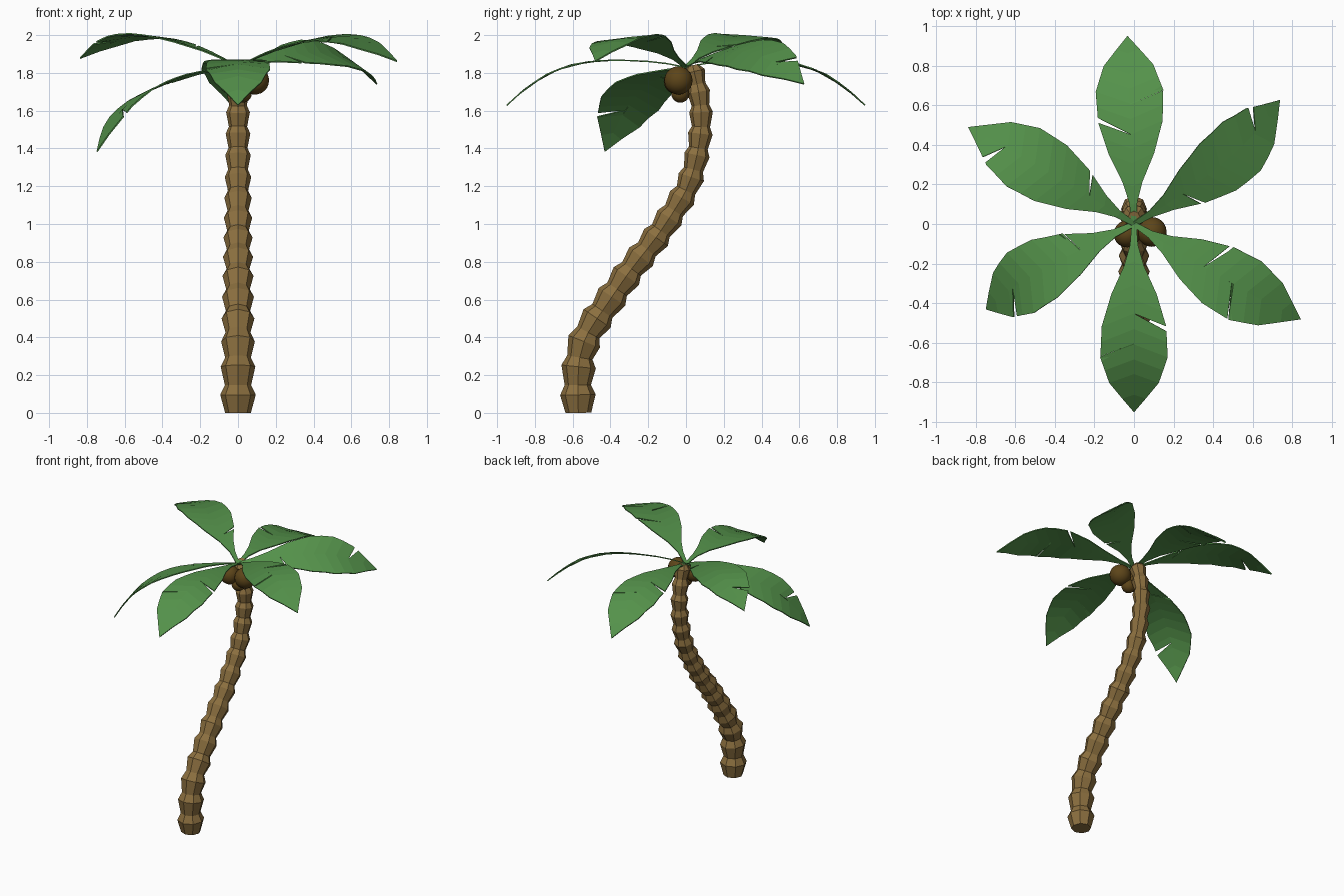
import bpy, bmesh, math
from mathutils import Vector, Matrix

if "Cube" in bpy.data.objects:
    bpy.data.objects.remove(bpy.data.objects["Cube"])


def material(name, rgb):
    m = bpy.data.materials.new(name)
    m.diffuse_color = (*rgb, 1)
    m.use_nodes = True
    m.node_tree.nodes["Principled BSDF"].inputs["Base Color"].default_value = m.diffuse_color
    return m


BARK = material("bark", (0.26, 0.16, 0.05))
LEAF = material("leaf", (0.09, 0.29, 0.07))
NUT = material("nut", (0.11, 0.06, 0.01))


def make_object(name, bm, mat, smooth):
    me = bpy.data.meshes.new(name)
    for f in bm.faces:
        f.smooth = smooth
    bm.to_mesh(me)
    bm.free()
    me.materials.append(mat)
    ob = bpy.data.objects.new(name, me)
    bpy.context.collection.objects.link(ob)
    return ob


def spline(pts, t):
    """Catmull-Rom through 2D points, t in 0..1"""
    n = len(pts) - 1
    i = min(int(t * n), n - 1)
    f = t * n - i
    p = [Vector(pts[max(0, min(n, i + k))]) for k in (-1, 0, 1, 2)]
    return 0.5 * (2 * p[1] + (p[2] - p[0]) * f
                  + (2 * p[0] - 5 * p[1] + 4 * p[2] - p[3]) * f ** 2
                  + (3 * p[1] - p[0] - 3 * p[2] + p[3]) * f ** 3)


def lerp(table, x):
    for (x0, y0), (x1, y1) in zip(table, table[1:]):
        if x <= x1:
            return y0 + (y1 - y0) * (x - x0) / (x1 - x0)
    return table[-1][1]


# Trunk: bent path in the y-z plane, ringed by bulging segments
PATH = [(-.57, 0), (-.57, .23), (-.53, .40), (-.415, .58), (-.29, .76), (-.165, .92),
        (-.07, 1.06), (.01, 1.2), (.057, 1.36), (.08, 1.53), (.07, 1.68), (.035, 1.84)]
dense = [spline(PATH, i / 400) for i in range(401)]
arc = [0]
for a, b in zip(dense, dense[1:]):
    arc.append(arc[-1] + (b - a).length)


def trunk_at(s):
    d = s * arc[-1]
    i = min(max(next(k for k, v in enumerate(arc) if v >= d - 1e-6), 3), 397)
    k = i if 3 < i < 397 else (0 if i == 3 else 400)
    return dense[k], (dense[i + 3] - dense[i - 3]).normalized()


SEGS, SIDES = 16, 8
lengths = [0.15 - 0.04 * i / (SEGS - 1) for i in range(SEGS)]
stations, run = [(0, 0.068)], 0
for i, l in enumerate(lengths):
    wide = 0.094 - 0.036 * (i / (SEGS - 1))
    stations.append(((run + l * 0.65) / sum(lengths), wide))
    run += l
    stations.append((run / sum(lengths), wide * 0.74 if i < SEGS - 1 else 0.03))
bm = bmesh.new()
rings = []
for s, r in stations:
    c, t = trunk_at(s)
    nrm = Vector((-t.y, t.x))
    ring = []
    for k in range(SIDES):
        a = 2 * math.pi * k / SIDES
        p = c + nrm * r * math.sin(a)
        ring.append(bm.verts.new((r * math.cos(a), p.x, max(p.y, 0))))
    rings.append(ring)
for lo, hi in zip(rings, rings[1:]):
    for k in range(SIDES):
        j = (k + 1) % SIDES
        bm.faces.new((lo[k], lo[j], hi[j], hi[k]))
bm.faces.new(rings[0])
bm.faces.new(rings[-1])
bmesh.ops.recalc_face_normals(bm, faces=bm.faces)
make_object("trunk", bm, BARK, False)

# Leaf: one arched blade with a slit on each side, measured along its chord
WIDTH = [(0, .012), (.1, .02), (.2, .05), (.34, .115), (.5, .163), (.66, .17), (.8, .125), (.97, 0)]
ARCH = [(0, 0), (.1, .042), (.2, .075), (.35, .113), (.47, .134), (.6, .139),
        (.72, .12), (.85, .07), (.97, 0)]
CROWN = Vector((0, 0, 1.83))


def leaf(name, yaw, chord, roll, slit_left, slit_right):
    bm = bmesh.new()
    for side, slit in ((1, slit_left), (-1, slit_right)):
        def point(u, y):
            return bm.verts.new((u, side * y, lerp(ARCH, u)))

        cuts = sorted({0, .1, .2, .27, .34, .42, .5, .58, .66, .73, .8, .89, .97} | {slit})
        inner = [max(0, u - 0.4 * lerp(WIDTH, u)) for u in cuts]
        mids = [point(v, 0) for v in inner]
        for i in range(len(cuts) - 1):
            u0, u1 = cuts[i], cuts[i + 1]
            if u0 == slit:
                u0 += 0.025
            e0, e1 = point(u0, lerp(WIDTH, u0)), point(u1, lerp(WIDTH, u1))
            quad = [mids[i], mids[i + 1], e1, e0]
            bm.faces.new(quad if side > 0 else quad[::-1])
    bmesh.ops.remove_doubles(bm, verts=bm.verts, dist=0.0005)
    bmesh.ops.recalc_face_normals(bm, faces=bm.faces)
    if sum(f.normal.z for f in bm.faces) < 0:
        bmesh.ops.reverse_faces(bm, faces=bm.faces)
    rot = (Matrix.Rotation(math.radians(yaw), 4, 'Z')
           @ Matrix.Rotation(math.radians(-chord), 4, 'Y')
           @ Matrix.Rotation(math.radians(roll), 4, 'X'))
    bmesh.ops.transform(bm, matrix=Matrix.Translation(CROWN) @ rot, verts=bm.verts)
    ob = make_object(name, bm, LEAF, False)
    mod = ob.modifiers.new("thickness", 'SOLIDIFY')
    mod.thickness = 0.007
    mod.offset = 0


# Six leaves: heading, chord pitch, roll, slit positions
leaf("leaf_back", 92, -12, 0, .5, .655)
leaf("leaf_back_right", 40.4, -5.3, 24, .81, .32)
leaf("leaf_front_right", -29.7, 1.8, 6, .48, .65)
leaf("leaf_front", -90, -12, 0, .5, .655)
leaf("leaf_front_left", 210, -27.4, 13, .77, .33)
leaf("leaf_back_left", 149.7, 2.8, 4, .81, .31)

# Nuts under the crown
for i, (x, y, z, r) in enumerate([(.09, -.04, 1.76, .075), (-.035, -.05, 1.755, .068),
                                  (.025, -.03, 1.69, .048)]):
    bm = bmesh.new()
    bmesh.ops.create_icosphere(bm, subdivisions=3, radius=r,
                               matrix=Matrix.Translation((x, y, z)))
    make_object(f"nut_{i + 1}", bm, NUT, True)
